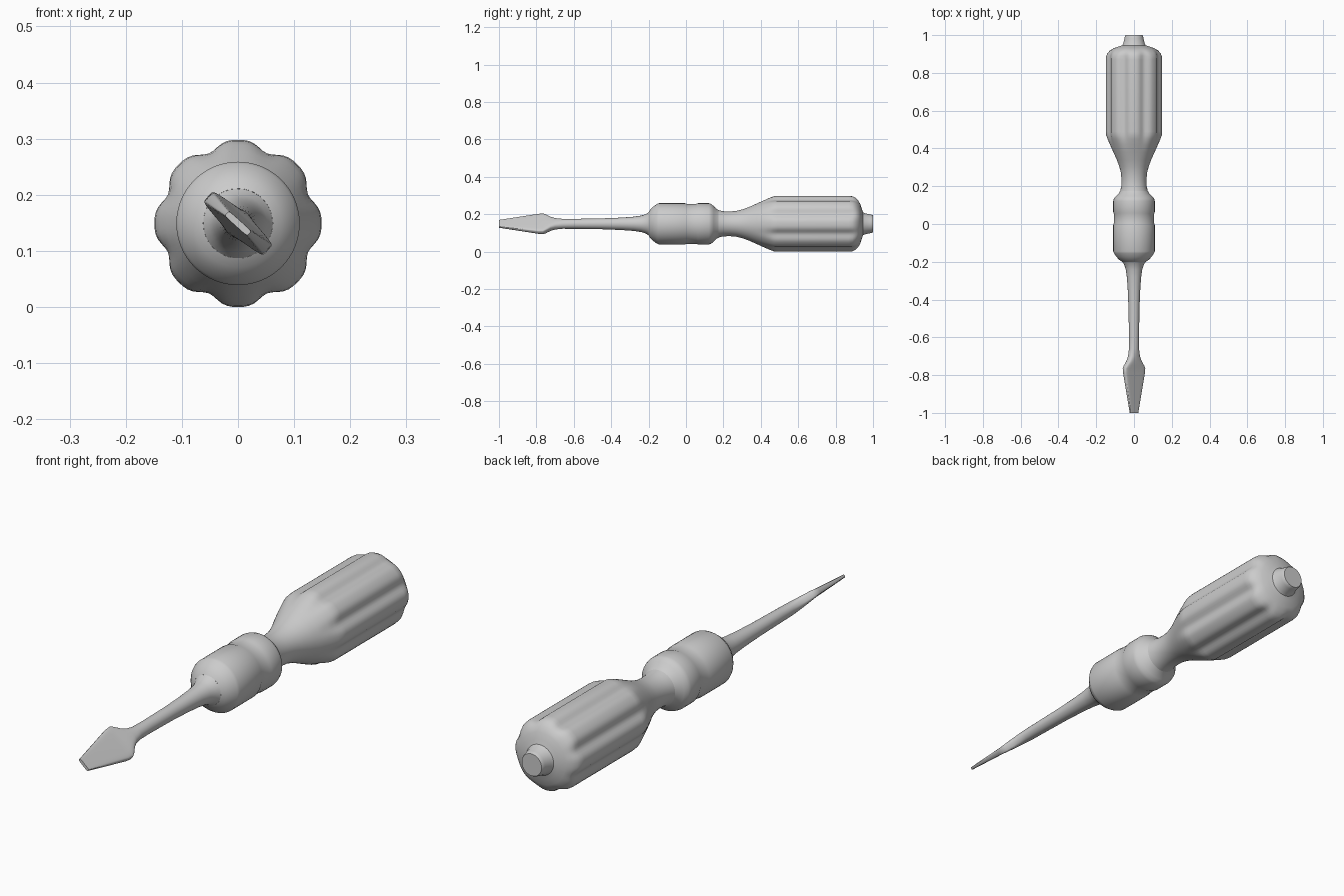
import bpy, bmesh, math

if "Cube" in bpy.data.objects:
    bpy.data.objects.remove(bpy.data.objects["Cube"])

AXIS_Z = 0.149   # height of the tool's long axis


def loft(name, stations, ring, segments, cap_front=False, cap_back=False, angle=35):
    """Skin cross-sections along y; ring(station, angle) returns local x, z."""
    bm = bmesh.new()
    rings = []
    for s in stations:
        loop = []
        for i in range(segments):
            x, z = ring(s, 2 * math.pi * i / segments)
            loop.append(bm.verts.new((x, s[0], z + AXIS_Z)))
        rings.append(loop)
    for a, b in zip(rings, rings[1:]):
        for i in range(segments):
            j = (i + 1) % segments
            bm.faces.new((a[i], b[i], b[j], a[j]))
    if cap_front:
        bm.faces.new(rings[0])
    if cap_back:
        bm.faces.new(rings[-1][::-1])
    bmesh.ops.recalc_face_normals(bm, faces=bm.faces)
    mesh = bpy.data.meshes.new(name)
    bm.to_mesh(mesh)
    bm.free()
    obj = bpy.data.objects.new(name, mesh)
    bpy.context.collection.objects.link(obj)
    bpy.ops.object.select_all(action='DESELECT')
    obj.select_set(True)
    bpy.context.view_layer.objects.active = obj
    bpy.ops.object.shade_smooth_by_angle(angle=math.radians(angle))
    return obj


def round_ring(s, t):
    return s[1] * math.cos(t), s[1] * math.sin(t)


def fluted_ring(s, t):
    # eight narrow grooves between wide rounded ribs
    groove = (0.5 - 0.5 * math.cos(8 * t)) ** 2
    r = s[1] - s[2] * groove
    return r * math.cos(t), r * math.sin(t)


def flat_ring(s, t):
    # superellipse, turned so the blade lies diagonally
    y, a, b, power = s
    c, d = math.cos(t), math.sin(t)
    u = a * math.copysign(abs(c) ** (2 / power), c)
    v = b * math.copysign(abs(d) ** (2 / power), d)
    k = math.radians(-42)
    return u * math.cos(k) - v * math.sin(k), u * math.sin(k) + v * math.cos(k)


# Blade and shaft: y, half width, half thickness, squareness
blade = [
    (-1.0, 0.027, 0.006, 6), (-0.79, 0.070, 0.014, 6), (-0.765, 0.072, 0.016, 6),
    (-0.75, 0.064, 0.018, 5), (-0.725, 0.045, 0.021, 3.5), (-0.70, 0.034, 0.023, 2.6),
    (-0.66, 0.028, 0.025, 2), (-0.60, 0.027, 0.026, 2), (-0.45, 0.029, 0.029, 2),
    (-0.35, 0.033, 0.033, 2), (-0.28, 0.038, 0.038, 2), (-0.24, 0.044, 0.044, 2),
    (-0.215, 0.052, 0.052, 2), (-0.20, 0.062, 0.062, 2),
]
loft("blade_and_shaft", blade, flat_ring, 32, cap_front=True)

# Collar with a shallow band around it
collar = [
    (-0.20, 0.062), (-0.19, 0.078), (-0.175, 0.092), (-0.155, 0.106), (-0.145, 0.110),
    (-0.005, 0.110), (0.003, 0.107), (0.055, 0.107), (0.063, 0.110), (0.122, 0.110),
    (0.135, 0.106), (0.148, 0.095), (0.16, 0.082), (0.175, 0.073),
]
loft("collar", collar, round_ring, 64)

# Handle: y, radius, groove depth
handle = [
    (0.175, 0.073, 0), (0.20, 0.067, 0), (0.235, 0.066, 0), (0.27, 0.069, 0),
    (0.305, 0.078, 0), (0.34, 0.091, 0), (0.38, 0.109, 0), (0.42, 0.127, 0.002),
    (0.45, 0.140, 0.007), (0.47, 0.147, 0.012), (0.49, 0.149, 0.014),
    (0.87, 0.149, 0.014), (0.89, 0.147, 0.012), (0.905, 0.140, 0.007),
    (0.92, 0.126, 0.002), (0.932, 0.105, 0), (0.94, 0.080, 0), (0.946, 0.062, 0),
]
loft("handle", handle, fluted_ring, 96, angle=50)

# Butt knob at the back end
knob = [(0.946, 0.062), (0.955, 0.057), (0.985, 0.050), (0.995, 0.048), (1.0, 0.045)]
loft("butt_knob", knob, round_ring, 96, cap_back=True)
